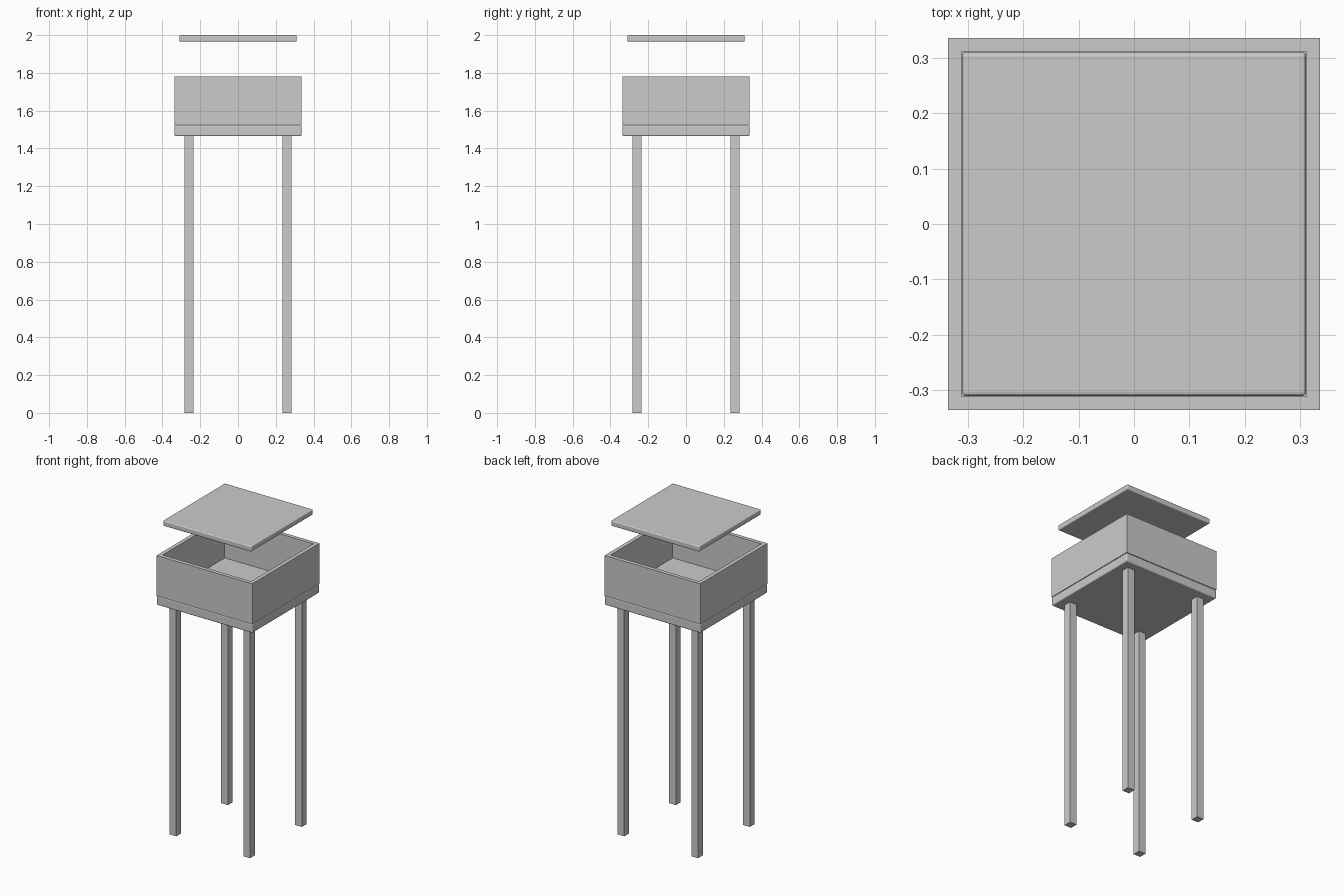
import bpy
import bmesh

if "Cube" in bpy.data.objects:
    bpy.data.objects.remove(bpy.data.objects["Cube"])


def box(name, center, size, bevel=0.0):
    bm = bmesh.new()
    bmesh.ops.create_cube(bm, size=1.0)
    bmesh.ops.scale(bm, vec=size, verts=bm.verts)
    bmesh.ops.translate(bm, vec=center, verts=bm.verts)
    mesh = bpy.data.meshes.new(name)
    bm.to_mesh(mesh)
    bm.free()
    obj = bpy.data.objects.new(name, mesh)
    bpy.context.collection.objects.link(obj)
    if bevel:
        mod = obj.modifiers.new("rounded_edges", 'BEVEL')
        mod.width = bevel
        mod.segments = 3
    return obj


HALF = 0.337      # outer half width of the box
INNER = 0.312     # inner half width of the box
LEG_TOP, FLOOR, RIM, TOP = 1.465, 1.523, 1.78, 2.0

# Four square legs
for side_y, row in ((-1, "front"), (1, "back")):
    for side_x, side in ((-1, "left"), (1, "right")):
        box(f"{row}_{side}_leg", (side_x * 0.26, side_y * 0.26, LEG_TOP / 2),
            (0.048, 0.048, LEG_TOP))

# Bottom slab with softened edges
box("bottom_slab", (0, 0, (LEG_TOP + FLOOR) / 2),
    (2 * HALF, 2 * HALF, FLOOR - LEG_TOP), 0.007)

# Open square wall frame: one profile loop swept around the centre
corners = ((-1, -1), (1, -1), (1, 1), (-1, 1))
profile = ((HALF, FLOOR), (HALF, RIM), (INNER, RIM), (INNER, FLOOR))
bm = bmesh.new()
rings = [[bm.verts.new((x * r, y * r, z)) for r, z in profile] for x, y in corners]
for i in range(4):
    a, b = rings[i], rings[(i + 1) % 4]
    for j in range(4):
        k = (j + 1) % 4
        bm.faces.new((a[j], b[j], b[k], a[k]))
bmesh.ops.recalc_face_normals(bm, faces=bm.faces)
mesh = bpy.data.meshes.new("box_walls")
bm.to_mesh(mesh)
bm.free()
bpy.context.collection.objects.link(bpy.data.objects.new("box_walls", mesh))

# Raised lid floating above the box
box("lid", (0, 0, TOP - 0.0175), (0.622, 0.622, 0.035), 0.007)
